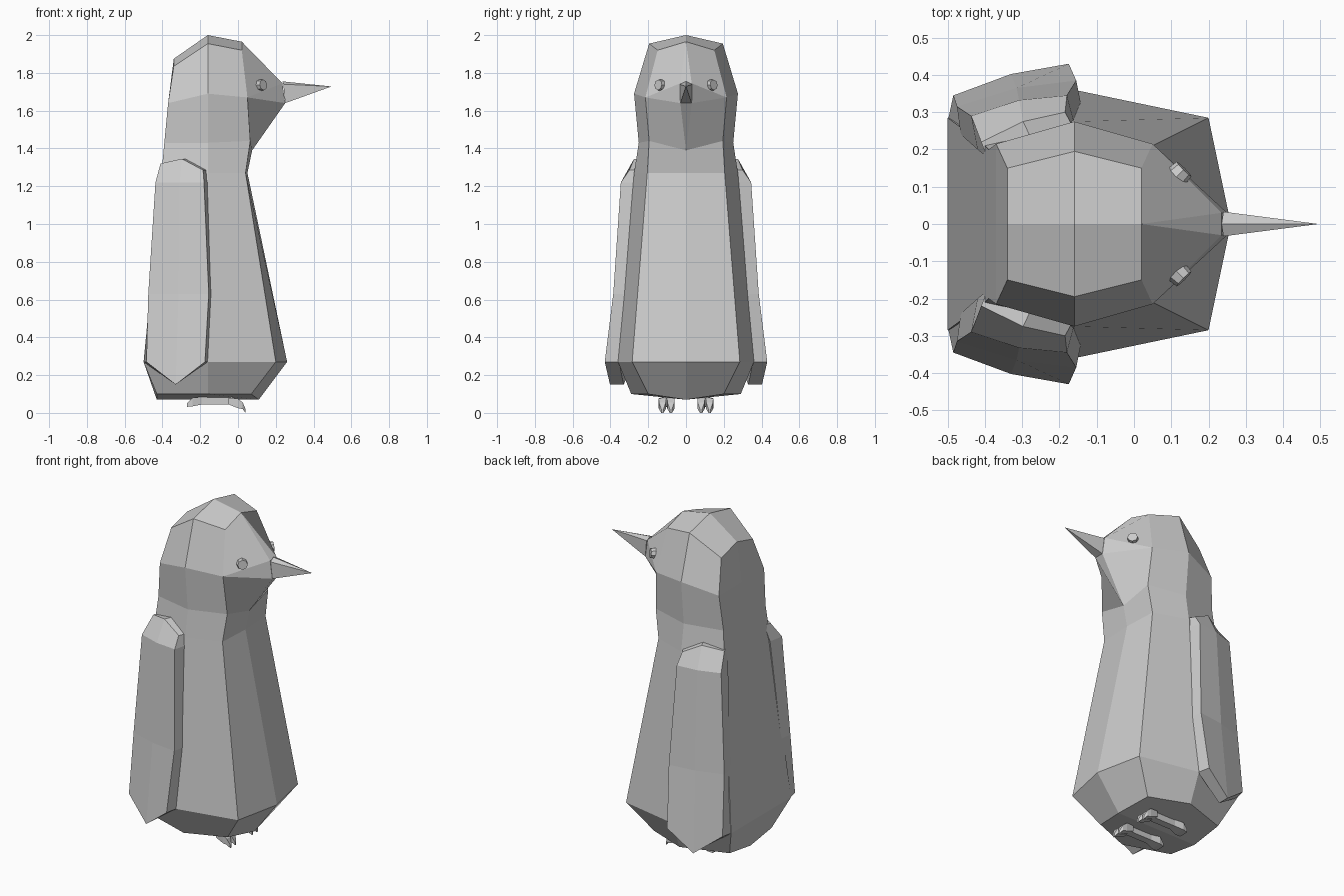
import bpy, bmesh
from mathutils import Vector

if "Cube" in bpy.data.objects:
    bpy.data.objects.remove(bpy.data.objects["Cube"])


def make(name, polys):
    """Build a flat-shaded object from polygons, merging coincident points."""
    index, faces = {}, []
    for poly in polys:
        ids = []
        for p in poly:
            i = index.setdefault(tuple(round(c, 4) + 0.0 for c in p), len(index))
            if i not in ids:
                ids.append(i)
        if len(ids) > 2:
            faces.append(ids)
    mesh = bpy.data.meshes.new(name)
    mesh.from_pydata(list(index), [], faces)
    bm = bmesh.new()
    bm.from_mesh(mesh)
    bmesh.ops.recalc_face_normals(bm, faces=bm.faces)
    bm.to_mesh(mesh)
    bm.free()
    obj = bpy.data.objects.new(name, mesh)
    bpy.context.collection.objects.link(obj)
    return obj


def flip(polys):
    return [[(x, -y, z) for x, y, z in p] for p in polys]


def loft(rings, closed=True):
    polys = []
    for a, b in zip(rings, rings[1:]):
        n = len(a)
        for i in range(n if closed else n - 1):
            j = (i + 1) % n
            polys.append([a[i], a[j], b[j], b[i]])
    return polys


def pair(name, polys):
    make("left_" + name, polys)
    make("right_" + name, flip(polys))


# Body and head: half rings running from the front centre to the spine
MID = -0.16
# front x,z | beak half width | front side x,y,z | side y,z | back x,y,z | spine z
rows = [
    (0.11, 0.07, 0, 0.07, 0.20, 0.10, 0.29, 0.10, -0.43, 0.20, 0.10, 0.07),
    (0.26, 0.27, 0, 0.20, 0.285, 0.27, 0.36, 0.27, -0.50, 0.285, 0.27, 0.27),
    (0.05, 1.27, 0, 0.04, 0.205, 1.27, 0.275, 1.27, -0.405, 0.215, 1.27, 1.27),
    (0.075, 1.39, 0, 0.065, 0.195, 1.44, 0.25, 1.43, -0.39, 0.20, 1.43, 1.43),
    (0.25, 1.64, 0.03, 0.05, 0.215, 1.67, 0.275, 1.69, -0.37, 0.215, 1.64, 1.64),
    (0.235, 1.745, 0.03, 0.05, 0.215, 1.67, 0.275, 1.69, -0.37, 0.215, 1.64, 1.64),
    (0.02, 1.965, 0, 0.02, 0.15, 1.92, 0.195, 1.955, -0.34, 0.15, 1.835, 1.875),
]
rings = [[(fx, 0, fz), (fx, w, fz), (sx, sy, sz), (MID, my, mz), (bx, by, bz), (bx, 0, pz)]
         for fx, fz, w, sx, sy, sz, my, mz, bx, by, bz, pz in rows]


def ridge(ring, z):
    f, b = ring[0], ring[-1]
    return [f, f, f, (MID, 0, z), b, b]


half = loft([ridge(rings[0], 0.07)] + rings + [ridge(rings[-1], 2.0)], closed=False)
make("body", half + flip(half))

# Beak
base = [(0.25, -0.03, 1.64), (0.25, 0.03, 1.64), (0.24, 0.033, 1.74),
        (0.235, 0, 1.755), (0.24, -0.033, 1.74)]
make("beak", loft([base, [(0.495, 0, 1.728)] * 5]) + [base])

# Wings: z back, middle, front | outer back | outer front | inner front | inner back
wing_rows = [
    (1.32, 1.345, 1.285, -0.41, 0.22, -0.185, 0.30, -0.158, 0.25, -0.395, 0.18),
    (1.22, 1.22, 1.22, -0.437, 0.29, -0.18, 0.345, -0.16, 0.27, -0.42, 0.20),
    (0.63, 0.63, 0.63, -0.475, 0.315, -0.155, 0.385, -0.14, 0.31, -0.465, 0.24),
    (0.27, 0.15, 0.27, -0.485, 0.345, -0.175, 0.43, -0.16, 0.355, -0.50, 0.275),
]
wing = []
for zb, zm, zf, ax, ay, bx, by, cx, cy, dx, dy in wing_rows:
    wing.append([(ax, ay, zb), ((ax + bx) / 2, (ay + by) / 2 + 0.015, zm), (bx, by, zf),
                 (cx, cy, zf), ((cx + dx) / 2, (cy + dy) / 2 + 0.015, zm), (dx, dy, zb)])
caps = [[r[i] for i in q] for r in (wing[0], wing[-1]) for q in ((0, 1, 4, 5), (1, 2, 3, 4))]
pair("wing", loft(wing) + caps)

# Eyes: small faceted discs lying on the cheeks
for side, name in ((1, "left_eye"), (-1, "right_eye")):
    bm = bmesh.new()
    bmesh.ops.create_cone(bm, cap_ends=True, segments=8, radius1=0.032, radius2=0.028, depth=0.03)
    turn = Vector((0.7, 0.7 * side, 0.1)).to_track_quat('Z', 'Y')
    for v in bm.verts:
        v.co = turn @ v.co + Vector((0.124, 0.137 * side, 1.735))
    mesh = bpy.data.meshes.new(name)
    bm.to_mesh(mesh)
    bm.free()
    bpy.context.collection.objects.link(bpy.data.objects.new(name, mesh))


# Feet: a narrow sole with a heel and two clawed toes
def bar(y, sections):
    rs = [[(x, y - w, lo), (x, y + w, lo), (x, y + w, hi), (x, y - w, hi)]
          for x, w, lo, hi in sections]
    return loft(rs) + [rs[0], rs[-1]]


pair("foot", bar(0.10, [(-0.27, 0.03, 0.032, 0.05), (-0.24, 0.035, 0.035, 0.08),
                        (-0.19, 0.022, 0.045, 0.085), (-0.04, 0.022, 0.045, 0.085),
                        (0.0, 0.038, 0.035, 0.075)]))
for label, y in (("inner_toe", 0.08), ("outer_toe", 0.125)):
    pair(label, bar(y, [(-0.05, 0.015, 0.045, 0.08), (0.0, 0.02, 0.025, 0.075),
                        (0.025, 0.018, 0.02, 0.055), (0.04, 0.006, 0.0, 0.02)]))
